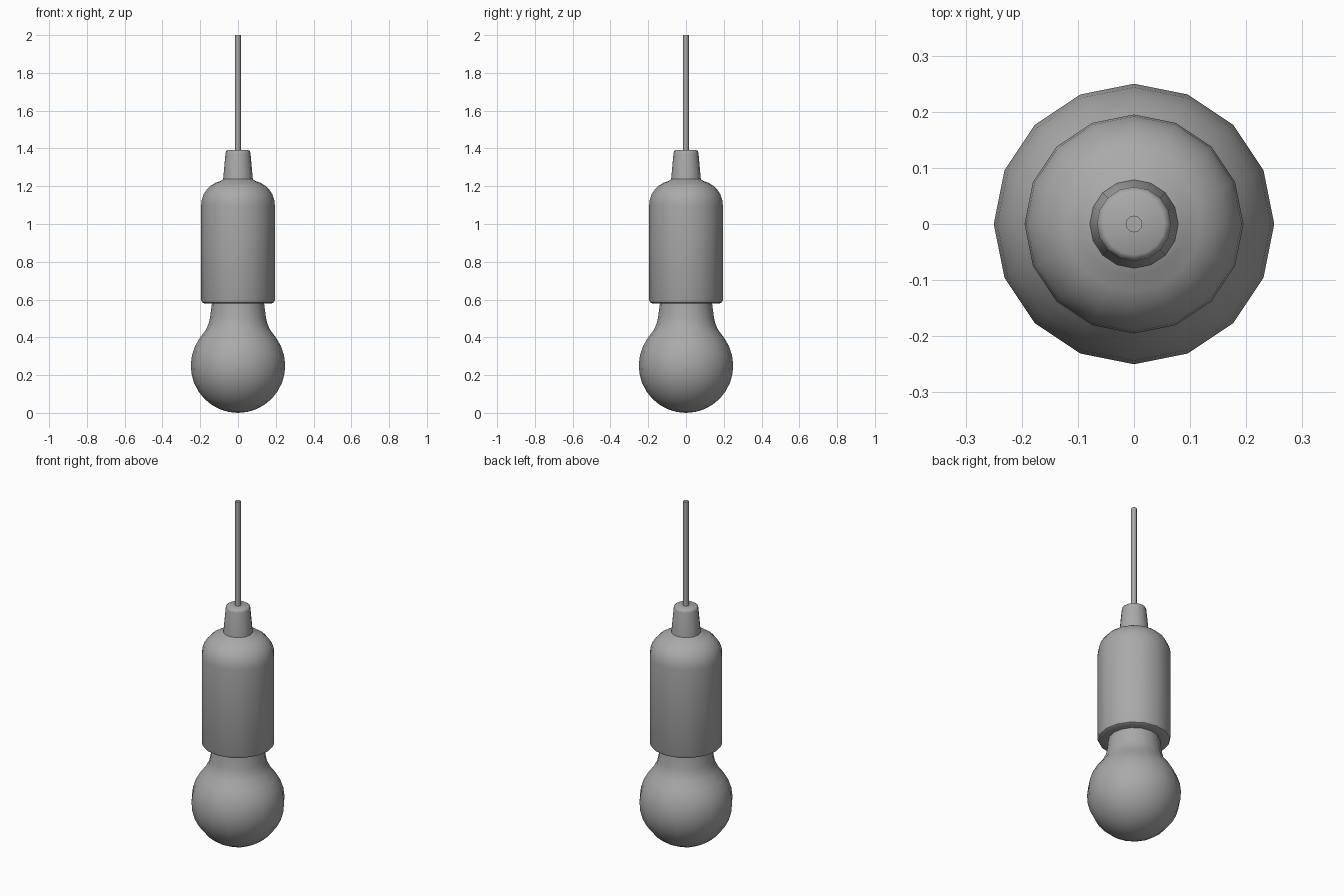
import bpy
import bmesh
from math import sin, cos, pi, radians

SIDES = 16

if "Cube" in bpy.data.objects:
    bpy.data.objects.remove(bpy.data.objects["Cube"], do_unlink=True)

grey = bpy.data.materials.new("mid grey")
grey.use_nodes = True
grey.diffuse_color = (0.4, 0.4, 0.4, 1)
grey.node_tree.nodes["Principled BSDF"].inputs["Base Color"].default_value = (0.4, 0.4, 0.4, 1)


def arc(radius, center_r, center_z, start, end, steps):
    """Profile points (r, z) on an arc, angles in degrees above horizontal."""
    angles = [radians(start + (end - start) * i / steps) for i in range(steps + 1)]
    return [(center_r + radius * cos(a), center_z + radius * sin(a)) for a in angles]


def lathe(name, profile, sides=SIDES, sharp=40):
    """Revolve a bottom-to-top (r, z) profile about z, closing both ends."""
    bm = bmesh.new()
    rings = []
    for r, z in profile:
        if r < 0.001:
            rings.append([bm.verts.new((0, 0, z))] * sides)
        else:
            rings.append([bm.verts.new((r * cos(2 * pi * i / sides),
                                        r * sin(2 * pi * i / sides), z))
                          for i in range(sides)])
    for low, high in zip(rings, rings[1:]):
        for i in range(sides):
            j = (i + 1) % sides
            bm.faces.new(dict.fromkeys((low[i], low[j], high[j], high[i])))
    for ring in (rings[0], rings[-1]):
        if ring[0] != ring[1]:
            bm.faces.new(ring)
    bmesh.ops.recalc_face_normals(bm, faces=bm.faces)
    mesh = bpy.data.meshes.new(name)
    bm.to_mesh(mesh)
    bm.free()
    mesh.materials.append(grey)
    obj = bpy.data.objects.new(name, mesh)
    bpy.context.collection.objects.link(obj)
    bpy.ops.object.select_all(action='DESELECT')
    obj.select_set(True)
    bpy.context.view_layer.objects.active = obj
    bpy.ops.object.shade_smooth_by_angle(angle=radians(sharp))
    return obj


# Globe with a flared neck rising into the socket
lathe("bulb", arc(0.25, 0, 0.25, -90, 36, 11)
      + [(0.172, 0.437), (0.156, 0.47), (0.148, 0.505), (0.138, 0.58), (0.137, 0.62)])

# Cylindrical socket with a rounded lower rim and domed shoulder
lathe("socket", [(0.13, 0.58), (0.18, 0.58), (0.19, 0.585), (0.195, 0.597)]
      + arc(0.13, 0.065, 1.1, 0, 78, 6) + [(0.075, 1.24)])

# Tapered cable grip with a softened top edge
lathe("cable_grip", [(0.079, 1.235), (0.066, 1.375), (0.063, 1.386), (0.055, 1.391)], sharp=50)

# Hanging cable
lathe("cable", [(0.015, 1.38), (0.015, 2.0)], sides=12)
